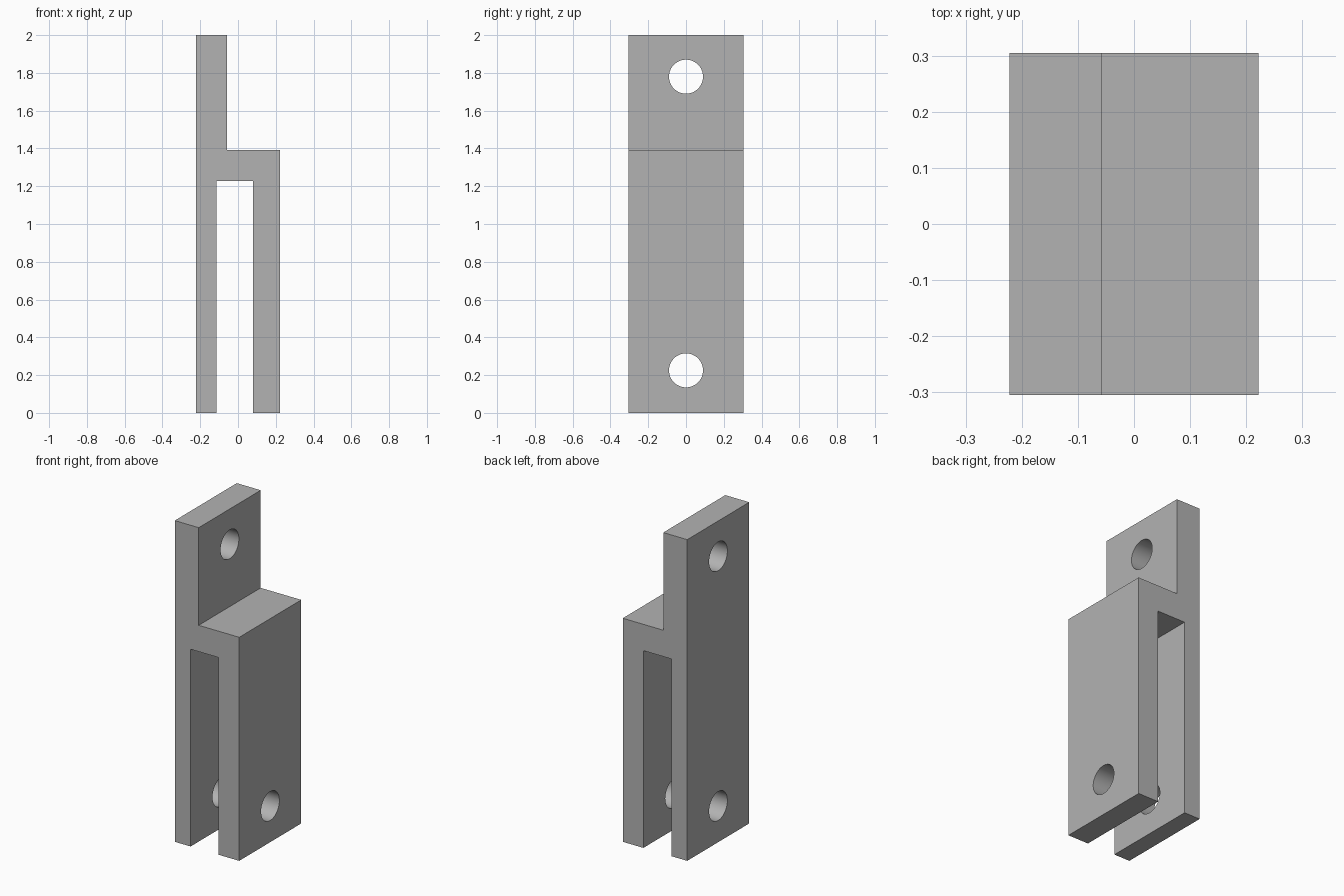
import bpy, bmesh, math
from mathutils import Matrix

cube = bpy.data.objects.get("Cube")
if cube:
    bpy.data.objects.remove(cube, do_unlink=True)

grey = bpy.data.materials.new("plain grey")
grey.use_nodes = True
colour = (0.45, 0.45, 0.45, 1)
grey.diffuse_color = colour
grey.node_tree.nodes["Principled BSDF"].inputs["Base Color"].default_value = colour

DEPTH = 0.61
HOLE_RADIUS = 0.09
HOLE_HEIGHTS = {"upper": 1.78, "lower": 0.225}


def add_object(name, bm):
    bmesh.ops.recalc_face_normals(bm, faces=bm.faces)
    mesh = bpy.data.meshes.new(name)
    bm.to_mesh(mesh)
    bm.free()
    mesh.materials.append(grey)
    obj = bpy.data.objects.new(name, mesh)
    bpy.context.collection.objects.link(obj)
    return obj


# Forked body: side profile (x, z) extruded along the depth
profile = [(-0.222, 0), (-0.113, 0), (-0.113, 1.228), (0.08, 1.228),
           (0.08, 0), (0.222, 0), (0.222, 1.392), (-0.057, 1.392),
           (-0.057, 2), (-0.222, 2)]
bm = bmesh.new()
face = bm.faces.new([bm.verts.new((x, -DEPTH / 2, z)) for x, z in profile])
extruded = bmesh.ops.extrude_face_region(bm, geom=[face], use_keep_orig=True)
moved = [v for v in extruded["geom"] if isinstance(v, bmesh.types.BMVert)]
bmesh.ops.translate(bm, verts=moved, vec=(0, DEPTH, 0))
bracket = add_object("fork_bracket", bm)
bpy.context.view_layer.objects.active = bracket
bracket.select_set(True)

# Round pin holes, bored across the tab and both fork legs
for place, height in HOLE_HEIGHTS.items():
    bm = bmesh.new()
    turn = Matrix.Translation((0, 0, height)) @ Matrix.Rotation(math.pi / 2, 4, "Y")
    bmesh.ops.create_cone(bm, cap_ends=True, segments=64, radius1=HOLE_RADIUS,
                          radius2=HOLE_RADIUS, depth=1, matrix=turn)
    cutter = add_object(place + "_hole_cutter", bm)
    cutter.hide_render = True
    bore = bracket.modifiers.new(place + " hole", "BOOLEAN")
    bore.operation = "DIFFERENCE"
    bore.solver = "EXACT"
    bore.object = cutter
    bpy.ops.object.modifier_apply(modifier=bore.name)
    bpy.data.objects.remove(cutter, do_unlink=True)

# Smooth hole walls, crisp outer edges
bpy.ops.object.shade_smooth_by_angle(angle=math.radians(30))
